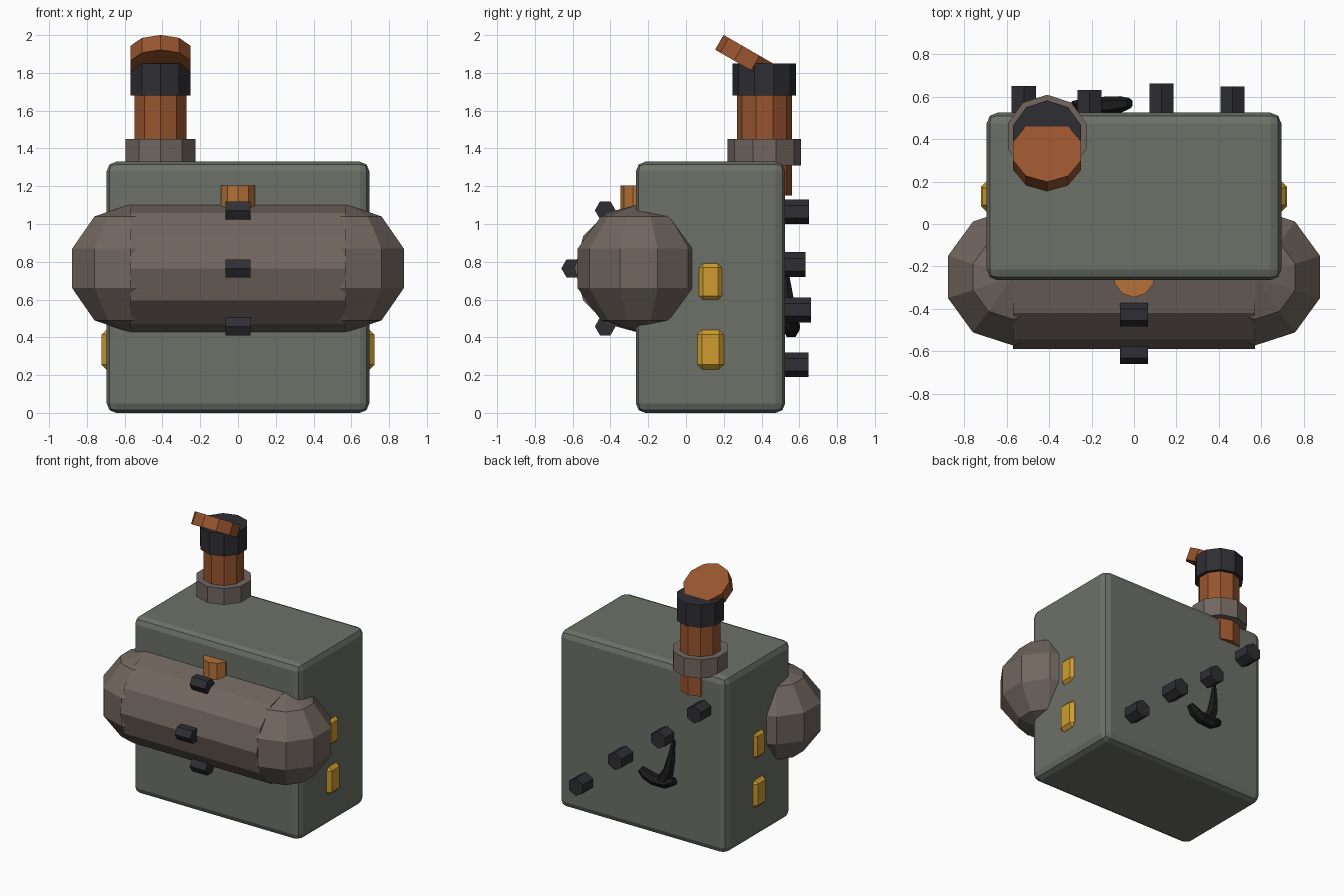
import bpy
from math import radians, sin, cos

if "Cube" in bpy.data.objects:
    bpy.data.objects.remove(bpy.data.objects["Cube"])


def srgb(r, g, b):
    return tuple((c / 255) ** 2.2 for c in (r, g, b)) + (1.0,)


def material(name, *rgb):
    m = bpy.data.materials.new(name)
    m.diffuse_color = srgb(*rgb)
    m.use_nodes = True
    m.node_tree.nodes["Principled BSDF"].inputs["Base Color"].default_value = m.diffuse_color
    return m


GREEN = material("painted_metal", 108, 112, 104)
STONE = material("warm_grey", 112, 102, 95)
COPPER = material("copper", 150, 85, 50)
BRASS = material("brass", 178, 113, 58)
YELLOW = material("yellow", 205, 155, 50)
DARK = material("dark_metal", 50, 50, 55)
BLACK = material("black_metal", 32, 33, 32)


def finish(name, mat):
    o = bpy.context.object
    o.name = name
    o.data.materials.append(mat)
    return o


def cylinder(name, mat, sides, r, depth, loc, rot=(0, 0, 0)):
    bpy.ops.mesh.primitive_cylinder_add(
        vertices=sides, radius=r, depth=depth, location=loc,
        rotation=[radians(a) for a in rot])
    return finish(name, mat)


def upright(name, mat, r, z0, z1, x, y):
    return cylinder(name, mat, 10, r, z1 - z0, (x, y, (z0 + z1) / 2))


def box(name, mat, size, loc, bevel, segments):
    bpy.ops.mesh.primitive_cube_add(size=1, location=loc)
    o = finish(name, mat)
    o.scale = size
    bpy.ops.object.transform_apply(location=False, rotation=False, scale=True)
    b = o.modifiers.new("rounded_edges", "BEVEL")
    b.width = bevel
    b.segments = segments
    return o


# Main casing
box("casing", GREEN, (1.39, 0.79, 1.33), (0, 0.13, 0.665), 0.05, 2)

# Horizontal tank with faceted round ends
TY, TZ = -0.25, 0.765
cylinder("tank", STONE, 12, 0.34, 1.14, (0, TY, TZ), (0, 90, 0))
for side, sx in (("left", -1), ("right", 1)):
    bpy.ops.mesh.primitive_uv_sphere_add(
        segments=10, ring_count=5, radius=0.34, location=(sx * 0.57, TY, TZ))
    finish(f"tank_end_{side}", STONE)

# Filler cap and hex studs around the tank
upright("filler_cap", BRASS, 0.096, 1.0, 1.205, 0, TY)
for i, a in enumerate((-60, 0, 60)):
    a = radians(a)
    cylinder(f"tank_stud_{i}", DARK, 6, 0.055, 0.13,
             (0, TY - 0.355 * cos(a), TZ + 0.355 * sin(a)), (0, 90, 0))

# Side lamps, mirrored
for side, sx in (("left", -1), ("right", 1)):
    for level, z, w, h, out in (("upper", 0.695, 0.13, 0.20, 0.715),
                                ("lower", 0.335, 0.14, 0.21, 0.722)):
        box(f"lamp_{level}_{side}", YELLOW, (0.09, w, h),
            (sx * (out - 0.045), 0.13, z), 0.025, 1)

# Chimney: flange, pipe, collar and tilted lid
CX, CY = -0.41, 0.415
upright("chimney_flange", STONE, 0.195, 1.31, 1.45, CX, CY)
upright("chimney_pipe", COPPER, 0.145, 1.15, 1.70, CX, CY)
upright("chimney_collar", DARK, 0.168, 1.68, 1.85, CX, CY)
cylinder("chimney_lid", COPPER, 10, 0.168, 0.09, (CX, 0.322, 1.878), (-30, 0, 0))

# Diagonal row of hex bolts on the back
for i, (x, z, end) in enumerate(((-0.52, 1.065, 0.65), (-0.21, 0.785, 0.632),
                                 (0.13, 0.545, 0.662), (0.465, 0.255, 0.648))):
    cylinder(f"back_bolt_{i}", DARK, 6, 0.066, 0.16, (x, end - 0.08, z), (90, 0, 0))

# Anchor-shaped hook on the back: tapered shank and curved arms
hook = bpy.data.curves.new("hook", "CURVE")
hook.dimensions = "3D"
hook.bevel_depth = 1.0
hook.bevel_resolution = 1
hook.use_fill_caps = True
for pts in (
    [(-0.27, 0.53, 0.76, 0.012), (-0.255, 0.54, 0.62, 0.03),
     (-0.235, 0.545, 0.52, 0.04), (-0.19, 0.55, 0.44, 0.045)],
    [(-0.29, 0.55, 0.465, 0.03), (-0.22, 0.555, 0.435, 0.04),
     (-0.12, 0.56, 0.44, 0.042), (-0.06, 0.565, 0.465, 0.038),
     (-0.02, 0.57, 0.495, 0.025)],
):
    s = hook.splines.new("POLY")
    s.points.add(len(pts) - 1)
    for p, (x, y, z, r) in zip(s.points, pts):
        p.co = (x, y, z, 1)
        p.radius = r
    s.use_smooth = False
hook.materials.append(BLACK)
bpy.context.collection.objects.link(bpy.data.objects.new("hook", hook))
